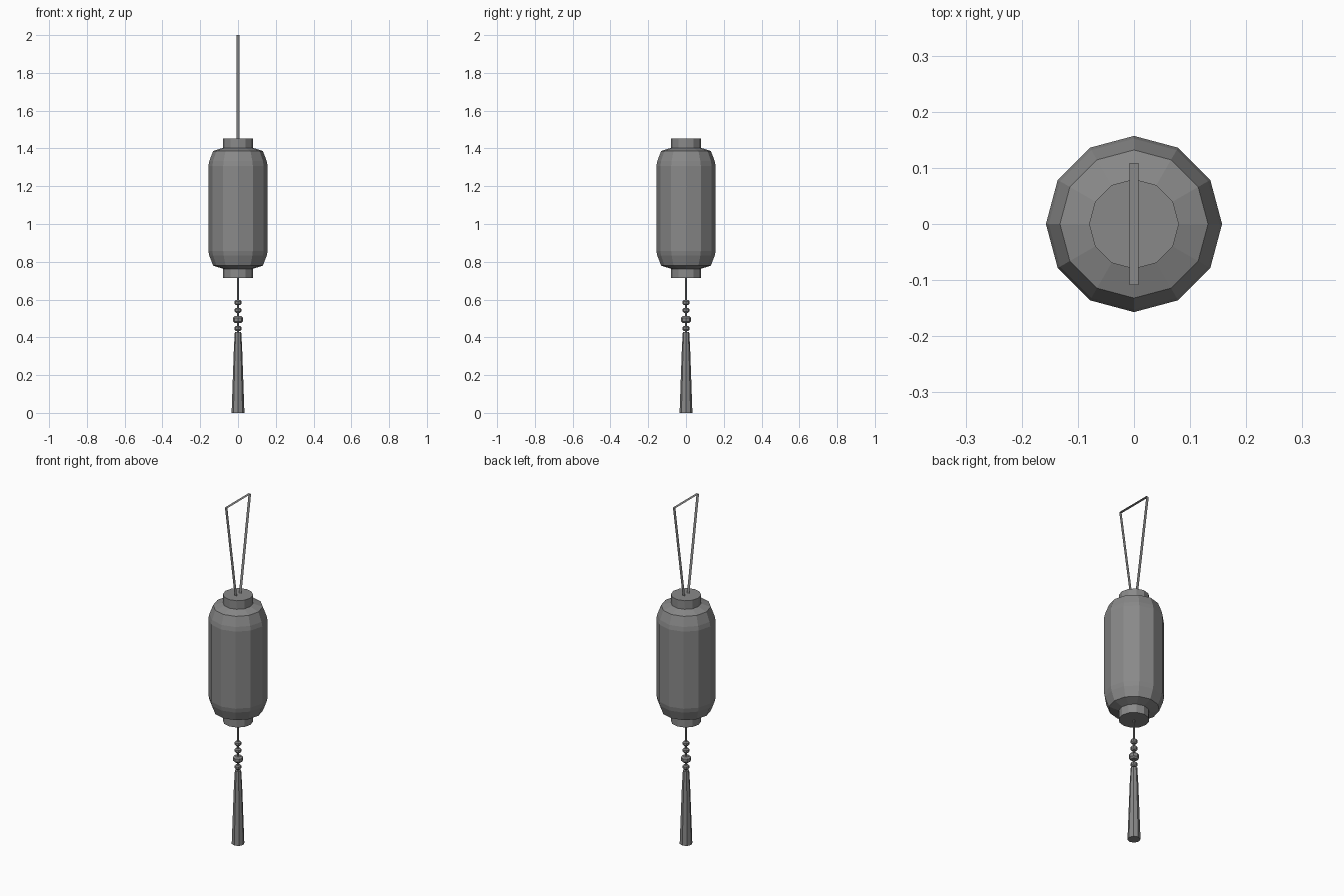
import bpy, bmesh, math

if "Cube" in bpy.data.objects:
    bpy.data.objects.remove(bpy.data.objects["Cube"])

gray = bpy.data.materials.new("plain gray")
gray.diffuse_color = (0.25, 0.25, 0.25, 1)
gray.use_nodes = True
gray.node_tree.nodes["Principled BSDF"].inputs["Base Color"].default_value = gray.diffuse_color


def finish(name, bm):
    mesh = bpy.data.meshes.new(name)
    bm.to_mesh(mesh)
    bm.free()
    mesh.materials.append(gray)
    ob = bpy.data.objects.new(name, mesh)
    bpy.context.collection.objects.link(ob)
    return ob


def lathe(name, profile, sides):
    """Turn (radius, z) points, listed bottom to top, into a capped solid."""
    bm = bmesh.new()
    rings = []
    for r, z in profile:
        rings.append([bm.verts.new((r * math.cos(2 * math.pi * i / sides),
                                    r * math.sin(2 * math.pi * i / sides), z))
                      for i in range(sides)])
    for low, high in zip(rings, rings[1:]):
        for i in range(sides):
            j = (i + 1) % sides
            bm.faces.new((low[i], low[j], high[j], high[i]))
    bm.faces.new(rings[0][::-1])
    bm.faces.new(rings[-1])
    return finish(name, bm)


# Lantern body with rounded shoulders
half = [(0.157, 0.225), (0.152, 0.25), (0.132, 0.303), (0.08, 0.32)]
mid = 1.083
body = [(r, mid - h) for r, h in reversed(half)] + [(r, mid + h) for r, h in half]
lathe("lantern_body", body, 12)

# Collars
lathe("top_collar", [(0.08, 1.40), (0.08, 1.453)], 12)
lathe("bottom_collar", [(0.08, 0.713), (0.08, 0.766)], 12)

# Hanging string and beads
lathe("tassel_string", [(0.005, 0.42), (0.005, 0.715)], 6)
for n, (z, r, h) in enumerate([(0.584, 0.018, 0.013), (0.543, 0.018, 0.013),
                               (0.494, 0.027, 0.018), (0.447, 0.018, 0.013)]):
    lathe(f"bead_{n + 1}", [(r * 0.65, z - h), (r, z - h * 0.5),
                            (r, z + h * 0.5), (r * 0.65, z + h)], 8)

# Tassel
lathe("tassel", [(0.034, 0), (0.022, 0.34), (0.017, 0.427)], 8)

# Flat ribbon handle
bm = bmesh.new()
path = [(-0.02, 1.45), (-0.109, 2.0), (0.109, 2.0), (0.02, 1.45)]
pairs = [[bm.verts.new((x, y, z)) for x in (-0.008, 0.008)] for y, z in path]
for a, b in zip(pairs, pairs[1:]):
    bm.faces.new((a[0], a[1], b[1], b[0]))
finish("ribbon_handle", bm)
